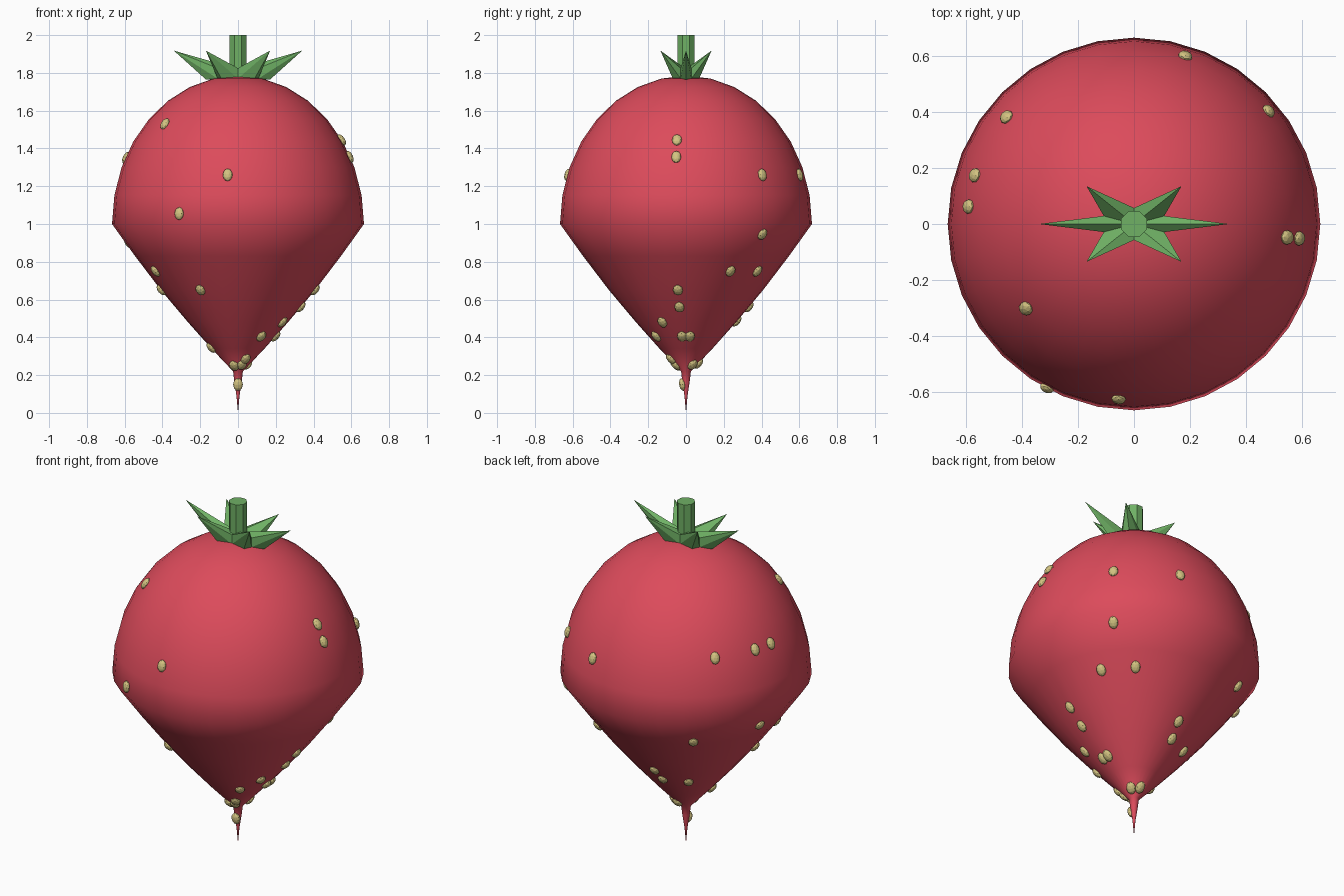
import bpy, bmesh, math
from mathutils import Vector, Matrix

if "Cube" in bpy.data.objects:
    bpy.data.objects.remove(bpy.data.objects["Cube"])

def material(name, rgb):
    m = bpy.data.materials.new(name)
    m.diffuse_color = (*rgb, 1)
    m.use_nodes = True
    m.node_tree.nodes["Principled BSDF"].inputs["Base Color"].default_value = m.diffuse_color
    return m

def finish(name, bm, mat, smooth=False):
    bmesh.ops.recalc_face_normals(bm, faces=bm.faces[:])
    me = bpy.data.meshes.new(name)
    bm.to_mesh(me)
    bm.free()
    ob = bpy.data.objects.new(name, me)
    bpy.context.collection.objects.link(ob)
    me.materials.append(mat)
    for p in me.polygons:
        p.use_smooth = smooth
    return ob

red = material("berry_red", (0.72, 0.07, 0.105))
green = material("leaf_green", (0.16, 0.44, 0.13))
cream = material("seed_cream", (0.65, 0.55, 0.22))

# Berry profile: thin tip, convex cone, squashed hemisphere
R, H = 0.667, 0.785
profile = [(0.0, 0.0), (0.008, 0.09), (0.02, 0.17), (0.026, 0.22), (0.14, 0.34),
           (0.265, 0.48), (0.408, 0.65), (0.545, 0.83)]
profile += [(R * math.cos(math.radians(a)), 1 + H * math.sin(math.radians(a)))
            for a in [i * 11.25 for i in range(8)]] + [(0.0, 1 + H)]

bm = bmesh.new()
vs = [bm.verts.new((r, 0, z)) for r, z in profile]
es = [bm.edges.new(p) for p in zip(vs, vs[1:])]
bmesh.ops.spin(bm, geom=vs + es, cent=(0, 0, 0), axis=(0, 0, 1),
               angle=math.tau, steps=32, use_duplicate=False)
bmesh.ops.remove_doubles(bm, verts=bm.verts[:], dist=1e-4)
finish("berry_body", bm, red, True)

# Stem
bm = bmesh.new()
bmesh.ops.create_cone(bm, cap_ends=True, segments=8, radius1=0.05, radius2=0.05, depth=0.25,
                      matrix=Matrix.Translation((0, 0, 1.875)) @ Matrix.Rotation(math.pi / 8, 4, 'Z'))
finish("stem", bm, green)

# Leaf crown: six ridged, upturned points, narrowed front to back
bm = bmesh.new()
def ring_point(r, deg, z):
    a = math.radians(deg)
    return bm.verts.new((r * math.cos(a), r * math.sin(a) * 0.46, z))
top = bm.verts.new((0, 0, 1.82))
bottom = bm.verts.new((0, 0, 1.765))
tips = [ring_point(0.34, 60 * i, 1.918) for i in range(6)]
keels = [ring_point(0.17, 60 * i, 1.765) for i in range(6)]
valleys = [ring_point(0.125, 60 * i + 30, 1.825) for i in range(6)]
low = [ring_point(0.125, 60 * i + 30, 1.77) for i in range(6)]
for i in range(6):
    for v, w in ((valleys[i], low[i]), (valleys[i - 1], low[i - 1])):
        for f in ((top, tips[i], v), (tips[i], keels[i], w), (tips[i], w, v), (keels[i], bottom, w)):
            bm.faces.new(f)
finish("leaf_crown", bm, green)

# Seeds: (angle in degrees, height), seated on the profile
seeds = [(-5, 1.445), (-5, 1.355), (40, 1.26), (73, 1.26), (140, 1.35), (163, 1.35),
         (174, 1.35), (218, 1.53), (242, 1.055), (265, 1.26), (40, .945), (51, .75),
         (29, .75), (-6, .65), (-6, .56), (-28, .48), (-52, .405), (-6, .405), (6, .405),
         (95, .56), (98, .485), (128, .48), (129, .85), (166, .9), (188, .65), (241, .65),
         (206, .75), (195, .345), (-63, .285), (-70, .255), (248, .25), (35, .255),
         (80, .26), (-90, .15)]

def surface(z):
    for (r0, z0), (r1, z1) in zip(profile, profile[1:]):
        if z0 <= z <= z1:
            return r0 + (r1 - r0) * (z - z0) / (z1 - z0), Vector((r1 - r0, z1 - z0)).normalized()

bm = bmesh.new()
for deg, z in seeds:
    r, t = surface(z)
    out = Vector((t.y, 0, -t.x))
    up = Vector((t.x, 0, t.y))
    rot = Matrix((out, (0, 1, 0), up)).transposed().to_4x4()
    m = (Matrix.Rotation(math.radians(deg), 4, 'Z') @ Matrix.Translation((r + 0.002, 0, z))
         @ rot @ Matrix.Diagonal((0.018, 0.026, 0.034, 1)))
    bmesh.ops.create_icosphere(bm, subdivisions=2, radius=1, matrix=m)
finish("seeds", bm, cream)
